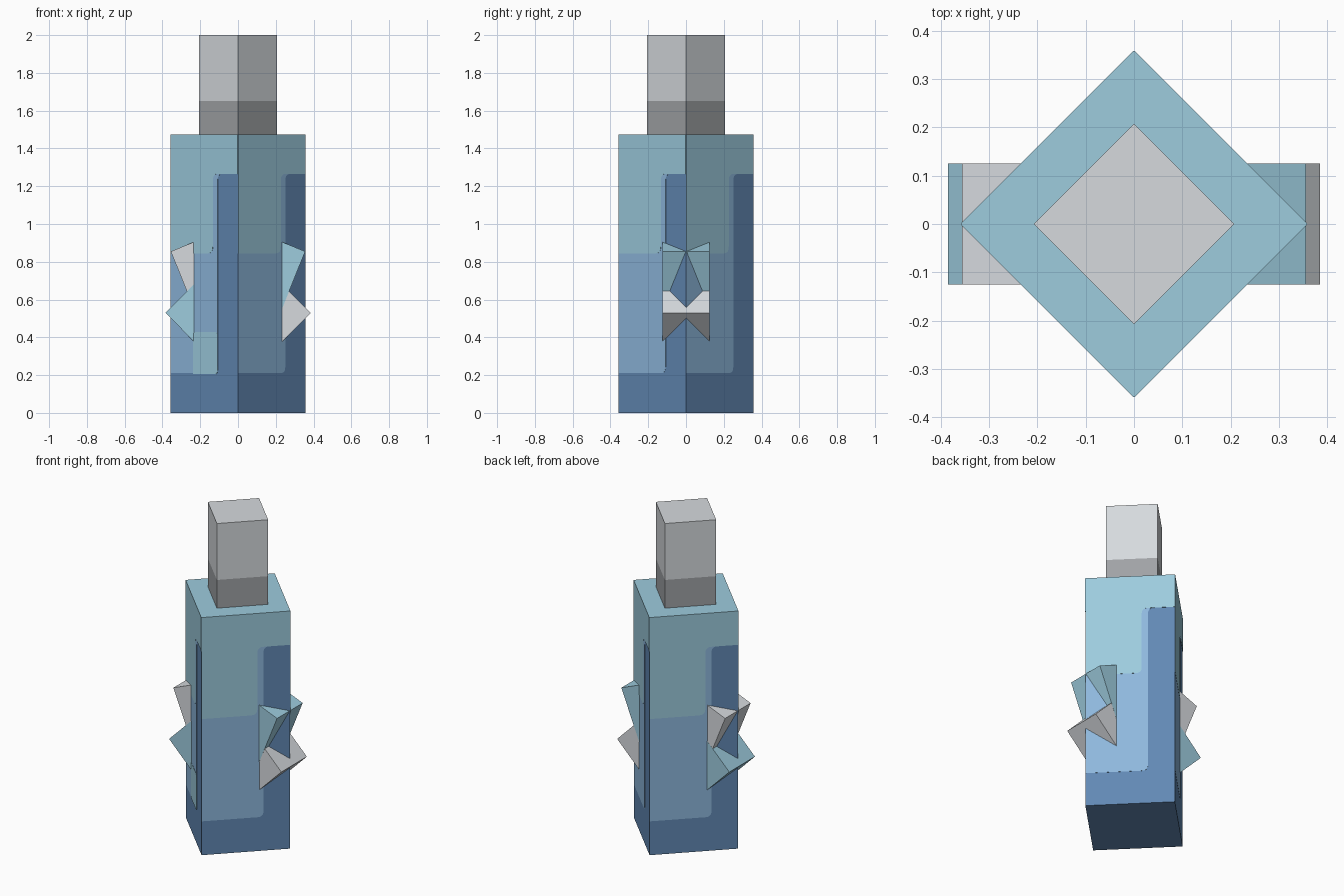
import bpy, bmesh, math
from mathutils import Vector

if "Cube" in bpy.data.objects:
    bpy.data.objects.remove(bpy.data.objects["Cube"])


def material(name, r, g, b):
    def lin(c):
        c /= 255
        return c / 12.92 if c < 0.04045 else ((c + 0.055) / 1.055) ** 2.4
    m = bpy.data.materials.new(name)
    m.diffuse_color = (lin(r), lin(g), lin(b), 1)
    m.use_nodes = True
    m.node_tree.nodes["Principled BSDF"].inputs["Base Color"].default_value = m.diffuse_color
    return m


TEAL = material("pale_teal", 157, 204, 222)
LIGHT = material("light_blue", 142, 184, 221)
BLUE = material("mid_blue", 98, 137, 180)
PALE = material("pale_grey", 214, 218, 222)
GREY = material("mid_grey", 160, 163, 166)

DIAG, SHOULDER = 0.357, 1.475          # body half diagonal and height
SIDE = DIAG * math.sqrt(2)
UP = Vector((0, 0, 1))


def finish(name, bm, mats):
    bmesh.ops.recalc_face_normals(bm, faces=bm.faces)
    me = bpy.data.meshes.new(name)
    bm.to_mesh(me)
    bm.free()
    for m in mats:
        me.materials.append(m)
    bpy.data.objects.new(name, me)
    bpy.context.collection.objects.link(bpy.data.objects[name])


def square_column(name, half_diag, z0, z1, mats, cut):
    """Column turned 45 degrees; faces above the cut take the second colour."""
    bm = bmesh.new()
    ring = [(half_diag, 0), (0, half_diag), (-half_diag, 0), (0, -half_diag)]
    base = bm.faces.new([bm.verts.new((x, y, z0)) for x, y in ring])
    ext = bmesh.ops.extrude_face_region(bm, geom=[base])["geom"]
    for v in ext:
        if isinstance(v, bmesh.types.BMVert):
            v.co.z = z1
    if z0 < cut < z1:
        bmesh.ops.bisect_plane(bm, geom=bm.verts[:] + bm.edges[:] + bm.faces[:],
                               plane_co=(0, 0, cut), plane_no=UP)
    for f in bm.faces:
        f.material_index = int(f.calc_center_median().z > cut)
    finish(name, bm, mats)


def prism(name, outline, origin, right, normal, depth, mat):
    """Extrude an outline drawn along right and up."""
    bm = bmesh.new()
    face = bm.faces.new([bm.verts.new(origin + right * u + UP * z) for u, z in outline])
    ext = bmesh.ops.extrude_face_region(bm, geom=[face])["geom"]
    bmesh.ops.translate(bm, vec=normal * depth,
                        verts=[v for v in ext if isinstance(v, bmesh.types.BMVert)])
    finish(name, bm, [mat])


def rounded(points):
    """Outline points are (u, z) or (u, z, radius) for a rounded corner."""
    out = []
    for i, p in enumerate(points):
        c = Vector(p[:2])
        if len(p) == 2:
            out.append(c)
            continue
        a = c + (Vector(points[i - 1][:2]) - c).normalized() * p[2]
        b = c + (Vector(points[(i + 1) % len(points)][:2]) - c).normalized() * p[2]
        for k in range(6):
            t = k / 5
            out.append(a * (1 - t) ** 2 + c * 2 * t * (1 - t) + b * t * t)
    return out


# Body and cap
square_column("body", DIAG, 0, SHOULDER, [BLUE, TEAL], SHOULDER - 0.01 + 0.009)
square_column("cap", 0.207, SHOULDER, 2.0, [GREY, PALE], 1.65)

# Painted panels, the same on all four walls
R = 0.035
u1, u2 = 0.63 * SIDE, 0.70 * SIDE
light_panel = rounded([(0, 0.21), (u2, 0.21, R), (u2, 1.265, R),
                       (u2 + 0.05, 1.265), (u2 + 0.05, 1.27), (0, 1.27)])
teal_panel = rounded([(0, 0.845), (u1, 0.845, R), (u1, 1.265, R),
                      (SIDE, 1.265), (SIDE, SHOULDER), (0, SHOULDER)])
patch = rounded([(0.335 * SIDE, 0.205), (u2, 0.205, 0.02),
                 (u2, 0.428, 0.02), (0.335 * SIDE, 0.428, 0.02)])
walls = ["front_left", "front_right", "back_right", "back_left"]
for k, wall in enumerate(walls):
    a = math.radians(-135 + 90 * k)
    n = Vector((math.cos(a), math.sin(a), 0))
    right = Vector((-math.sin(a), math.cos(a), 0))
    corner = n * (SIDE / 2) - right * (SIDE / 2)
    prism("light_panel_" + wall, light_panel, corner, right, n, 0.001, LIGHT)
    prism("teal_panel_" + wall, teal_panel, corner, right, n, 0.002, TEAL)
    if wall == "front_left":
        prism("small_patch", patch, corner, right, n, 0.002, TEAL)


# Tilted blocks poking out of the left and right corners
def tilted(corner, angle, width, length):
    c = Vector(corner)
    across = Vector((-math.cos(angle), math.sin(angle))) * width
    down = Vector((-math.sin(angle), -math.cos(angle))) * length
    return [c, c + across, c + across + down, c + down]


upper = tilted((0.356, 0.855), math.radians(22), 0.25, 0.36)
lower = tilted((0.385, 0.53), math.radians(45), 0.25, 0.25)
for side, s, top_mat, low_mat in (("left", -1, PALE, TEAL), ("right", 1, TEAL, PALE)):
    for part, shape, mat in (("upper", upper, top_mat), ("lower", lower, low_mat)):
        half = 0.1255 if mat is TEAL else 0.125
        prism(f"{part}_block_{side}", shape, Vector((0, -half, 0)),
              Vector((s, 0, 0)), Vector((0, 1, 0)), 2 * half, mat)
